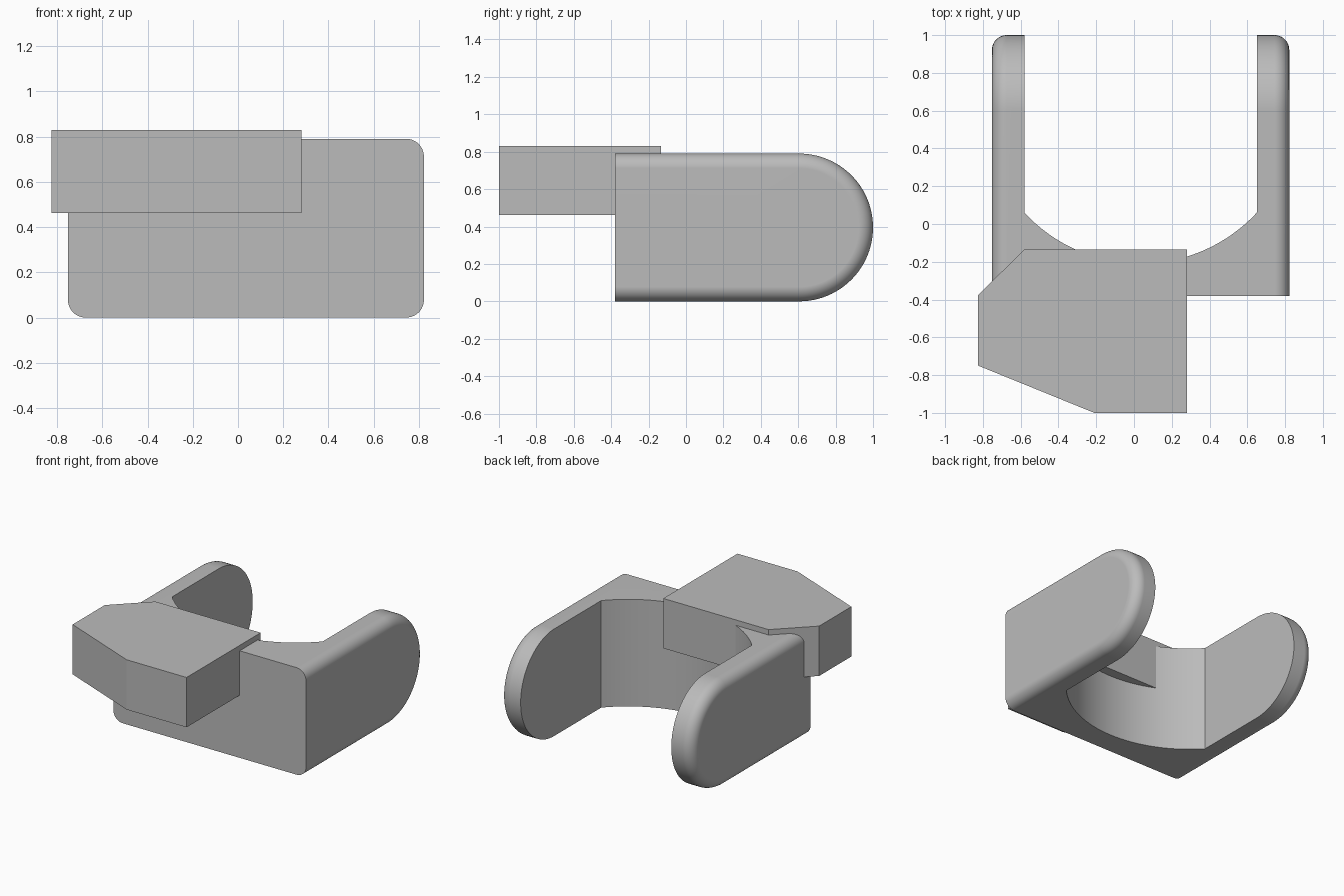
import bpy
import bmesh
from math import sin, cos, pi, radians, atan2, hypot

cube = bpy.data.objects.get("Cube")
if cube:
    bpy.data.objects.remove(cube, do_unlink=True)

grey = bpy.data.materials.new("plain grey")
grey.use_nodes = True
COLOUR = (0.5, 0.5, 0.5, 1)
grey.diffuse_color = COLOUR
grey.node_tree.nodes["Principled BSDF"].inputs["Base Color"].default_value = COLOUR


def loft(name, rings):
    """Skin a list of equal-length rings and cap both ends."""
    bm = bmesh.new()
    loops = [[bm.verts.new(p) for p in ring] for ring in rings]
    for a, b in zip(loops, loops[1:]):
        for i in range(len(a)):
            j = (i + 1) % len(a)
            bm.faces.new((a[i], a[j], b[j], b[i]))
    bm.faces.new(loops[0])
    bm.faces.new(loops[-1])
    bmesh.ops.recalc_face_normals(bm, faces=bm.faces)
    mesh = bpy.data.meshes.new(name)
    bm.to_mesh(mesh)
    bm.free()
    mesh.materials.append(grey)
    obj = bpy.data.objects.new(name, mesh)
    bpy.context.collection.objects.link(obj)
    return obj


def prism(name, outline, z0, z1):
    return loft(name, [[(x, y, z) for x, y in outline] for z in (z0, z1)])


# Clip body: round-ended side profile, rounded along both outer sides
LEFT, RIGHT, FRONT = 0.822, -0.752, -0.38
R, FILLET, STEPS, ARC = 0.395, 0.078, 10, 48


def side_ring(x, inset):
    r = R - inset
    ring = [(x, FRONT, R - r)]
    for i in range(ARC + 1):
        a = -pi / 2 + pi * i / ARC
        ring.append((x, 1 - R + r * cos(a), R + r * sin(a)))
    return ring + [(x, FRONT, R + r)]


turns = [pi / 2 * i / STEPS for i in range(STEPS + 1)]
rings = [side_ring(RIGHT + FILLET * (1 - cos(t)), FILLET * (1 - sin(t))) for t in turns]
rings += [side_ring(LEFT - FILLET * (1 - cos(t)), FILLET * (1 - sin(t)))
          for t in reversed(turns)]
body = loft("clip_body", rings)

# Opening between the arms, with a curved inner end
MID, HALF, ARC_Y, START_Y = 0.035, 0.615, 0.628, 0.06
radius = hypot(HALF, ARC_Y - START_Y)
spread = atan2(HALF, ARC_Y - START_Y)
opening = [(MID + HALF, 1.3), (MID - HALF, 1.3)]
for i in range(33):
    a = spread * (i / 16 - 1)
    opening.append((MID + radius * sin(a), ARC_Y - radius * cos(a)))
cutter = prism("opening_cutter", opening, -0.2, 1.2)
cutter.hide_render = True

bpy.context.view_layer.objects.active = body
body.select_set(True)
cut = body.modifiers.new("opening", "BOOLEAN")
cut.operation, cut.solver, cut.object = "DIFFERENCE", "EXACT", cutter
bpy.ops.object.modifier_apply(modifier=cut.name)
bpy.data.objects.remove(cutter, do_unlink=True)
bpy.ops.object.shade_smooth_by_angle(angle=radians(30))
weighted = body.modifiers.new("weighted normals", "WEIGHTED_NORMAL")
weighted.keep_sharp = True

# Angular block set into the front of the body
prism("front_block", [(-0.825, -0.375), (-0.825, -0.75), (-0.21, -1), (0.28, -1),
                      (0.28, -0.135), (-0.58, -0.135)], 0.462, 0.83)
